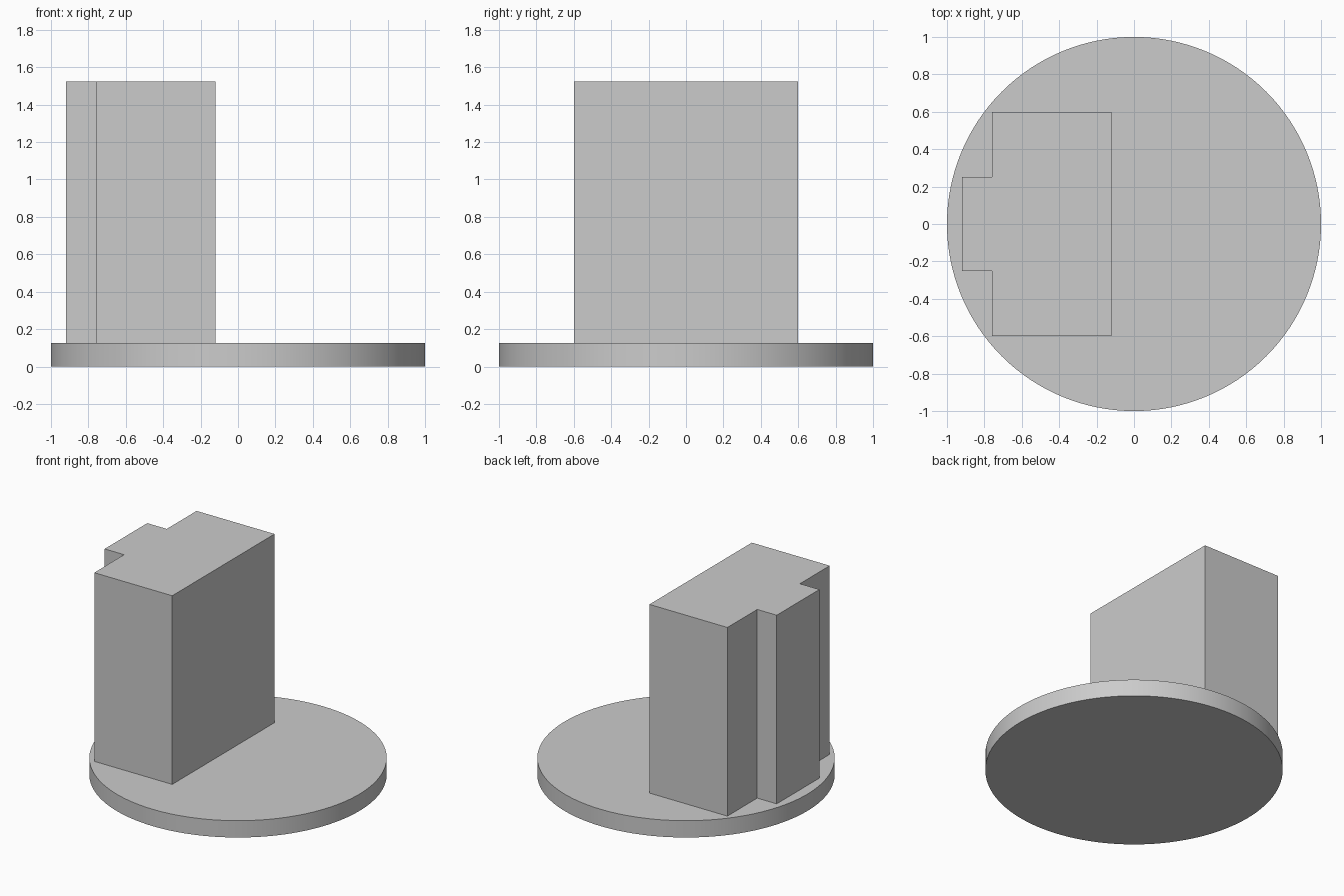
import bpy
import bmesh
from math import radians

cube = bpy.data.objects.get("Cube")
if cube:
    bpy.data.objects.remove(cube, do_unlink=True)

BASE_TOP = 0.125
TOWER_TOP = 1.525

# One plain grey for everything
grey = bpy.data.materials.new("light_grey")
grey.use_nodes = True
colour = (0.6, 0.6, 0.6, 1.0)
grey.diffuse_color = colour
grey.node_tree.nodes["Principled BSDF"].inputs["Base Color"].default_value = colour

# Round base plate
bpy.ops.mesh.primitive_cylinder_add(vertices=128, radius=1, depth=BASE_TOP,
                                    location=(0, 0, BASE_TOP / 2))
base = bpy.context.object
base.name = "base_plate"
base.data.materials.append(grey)
bpy.ops.object.shade_smooth_by_angle(angle=radians(30))

# Block with a raised rib on its -x side: half outline, mirrored across y
half = [(-0.12, 0.6), (-0.76, 0.6), (-0.76, 0.25), (-0.92, 0.25)]
outline = half + [(x, -y) for x, y in reversed(half)]

bm = bmesh.new()
footprint = bm.faces.new([bm.verts.new((x, y, BASE_TOP)) for x, y in outline])
walls = bmesh.ops.extrude_face_region(bm, geom=[footprint], use_keep_orig=True)
top = [v for v in walls["geom"] if isinstance(v, bmesh.types.BMVert)]
bmesh.ops.translate(bm, verts=top, vec=(0, 0, TOWER_TOP - BASE_TOP))
bmesh.ops.recalc_face_normals(bm, faces=bm.faces)
mesh = bpy.data.meshes.new("ribbed_block")
bm.to_mesh(mesh)
bm.free()
mesh.materials.append(grey)
block = bpy.data.objects.new("ribbed_block", mesh)
bpy.context.collection.objects.link(block)
